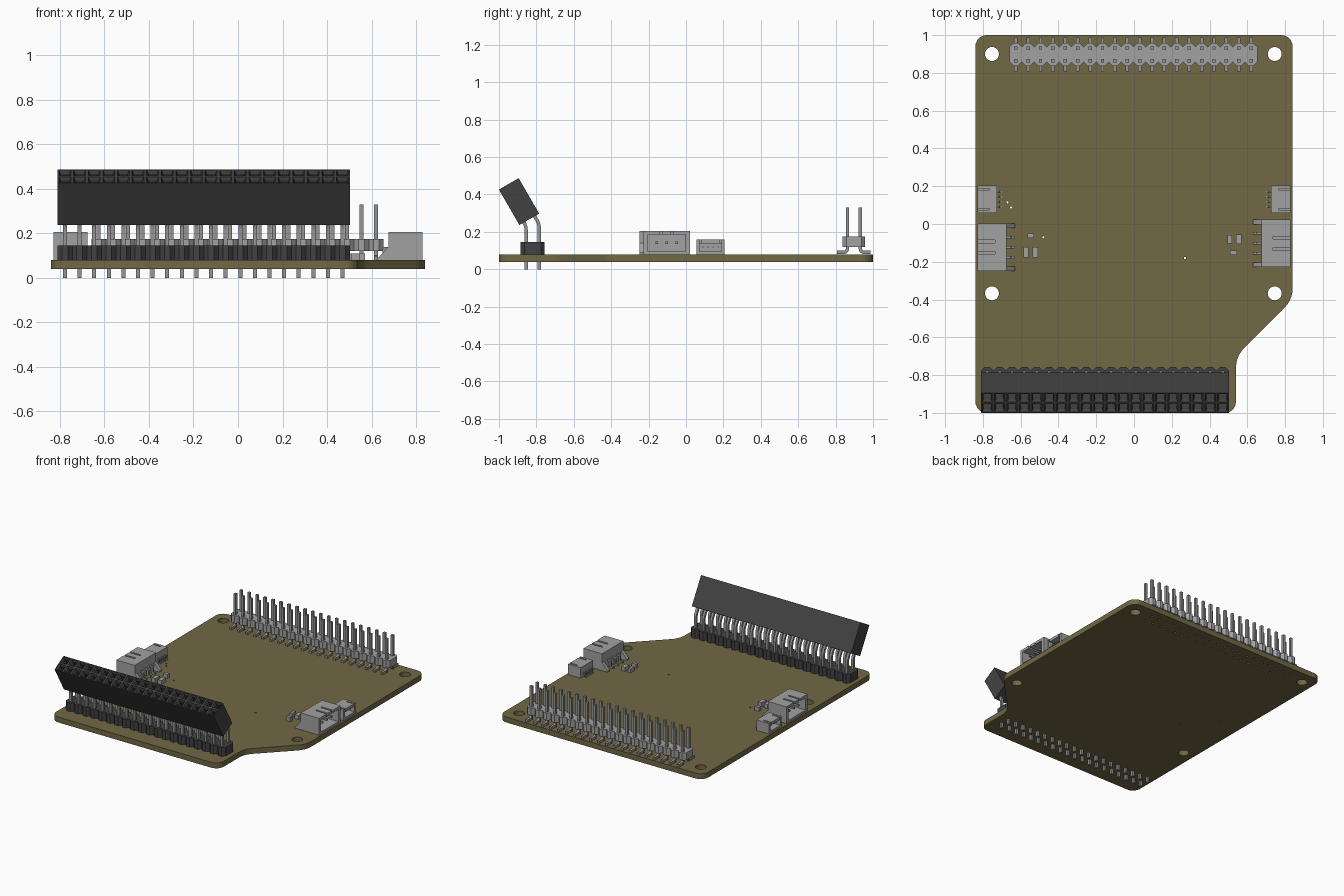
import bpy, bmesh, math
from mathutils import Vector, Matrix

if "Cube" in bpy.data.objects:
    bpy.data.objects.remove(bpy.data.objects["Cube"])


def material(name, rgb):
    m = bpy.data.materials.new(name)
    m.use_nodes = True
    m.diffuse_color = (*rgb, 1)
    m.node_tree.nodes["Principled BSDF"].inputs["Base Color"].default_value = (*rgb, 1)
    return m


OLIVE = material("olive board", (0.165, 0.14, 0.06))
BLACK = material("black plastic", (0.055, 0.055, 0.055))
GREY = material("light grey plastic", (0.36, 0.36, 0.37))
METAL = material("pin metal", (0.3, 0.3, 0.31))

COLUMNS, PITCH = 20, 0.0656


def finish(bm, name, mat):
    bmesh.ops.recalc_face_normals(bm, faces=bm.faces)
    mesh = bpy.data.meshes.new(name)
    bm.to_mesh(mesh)
    bm.free()
    mesh.materials.append(mat)
    obj = bpy.data.objects.new(name, mesh)
    bpy.context.collection.objects.link(obj)
    return obj


def fillet(points, t, closed=True, steps=5):
    """Round the corners of a 2D path, cutting t off each side of a corner."""
    pts = [Vector(p) for p in points]
    out = []
    for i, p in enumerate(pts):
        if not closed and i in (0, len(pts) - 1):
            out.append(p)
            continue
        u = (pts[i - 1] - p).normalized()
        v = (pts[(i + 1) % len(pts)] - p).normalized()
        a, b, w = p + u * t, p + v * t, math.sin(u.angle(v) / 2)
        for k in range(steps + 1):
            s = k / steps
            ka, kp, kb = (1 - s) ** 2, 2 * s * (1 - s) * w, s * s
            out.append((a * ka + p * kp + b * kb) / (ka + kp + kb))
    return out


def prism(bm, loop_a, loop_b):
    """Join two matching loops of points into a closed solid."""
    a = [bm.verts.new(p) for p in loop_a]
    b = [bm.verts.new(p) for p in loop_b]
    bm.faces.new(a)
    bm.faces.new(b[::-1])
    for i in range(len(a)):
        j = (i + 1) % len(a)
        bm.faces.new((a[i], b[i], b[j], a[j]))


def box(bm, place, a, s, z):
    corners = [(a[0], s[0]), (a[1], s[0]), (a[1], s[1]), (a[0], s[1])]
    prism(bm, [place(p, q, z[0]) for p, q in corners],
          [place(p, q, z[1]) for p, q in corners])


def sweep(bm, place, path, s, w):
    """Square wire of width w following a path in an upright plane."""
    rings = []
    for i, p in enumerate(path):
        d = path[min(i + 1, len(path) - 1)] - path[max(i - 1, 0)]
        n = Vector((-d.y, d.x)).normalized() * w / 2
        rings.append([bm.verts.new(place(q.x, s + e, q.y)) for q, e in
                      ((p + n, w / 2), (p + n, -w / 2), (p - n, -w / 2), (p - n, w / 2))])
    bm.faces.new(rings[0])
    bm.faces.new(rings[-1][::-1])
    for r, q in zip(rings, rings[1:]):
        for i in range(4):
            j = (i + 1) % 4
            bm.faces.new((r[i], q[i], q[j], r[j]))


def along_y(a, s, z):
    return Vector((s, a, z))


def columns(start):
    return [start + i * PITCH for i in range(COLUMNS)]


def strip(name, mat, start, y, half, z0, z1):
    """Row of corner-cut blocks that carries a double row of pins."""
    bm = bmesh.new()
    h, c = PITCH / 2, 0.02
    for x in columns(start):
        ring = [(x - h, y - half + c), (x - h + c, y - half), (x + h - c, y - half),
                (x + h, y - half + c), (x + h, y + half - c), (x + h - c, y + half),
                (x - h + c, y + half), (x - h, y + half - c)]
        prism(bm, [(p, q, z0) for p, q in ring], [(p, q, z1) for p, q in ring])
    return finish(bm, name, mat)


# Board: filled outline with mounting holes and small vias
curve = bpy.data.curves.new("board_outline", "CURVE")
curve.dimensions, curve.fill_mode, curve.extrude = "2D", "BOTH", 0.02


def add_loop(points):
    sp = curve.splines.new("POLY")
    sp.points.add(len(points) - 1)
    for pt, p in zip(sp.points, points):
        pt.co = (p[0], p[1], 0, 1)
    sp.use_cyclic_u = True


def add_hole(x, y, r, n):
    add_loop([(x + r * math.cos(k * math.tau / n), y + r * math.sin(k * math.tau / n))
              for k in range(n)])


add_loop(fillet([(-0.84, -1), (0.54, -1), (0.54, -0.7), (0.84, -0.4), (0.84, 1), (-0.84, 1)], 0.06))
for hx in (-0.752, 0.745):
    for hy in (0.9, -0.367):
        add_hole(hx, hy, 0.037, 24)
for vx, vy in ((-0.48, -0.07), (0.27, -0.18), (-0.67, 0.115), (-0.65, 0.087)):
    add_hole(vx, vy, 0.006, 8)
BACK_X, BACK_Y, ROW = -0.626, 0.8975, 0.034
for vx in columns(BACK_X):
    for side in (-1, 1):
        add_hole(vx, BACK_Y + side * ROW, 0.01, 8)
outline = bpy.data.objects.new("board_outline", curve)
bpy.context.collection.objects.link(outline)
bpy.context.view_layer.update()
board_mesh = bpy.data.meshes.new_from_object(
    outline.evaluated_get(bpy.context.evaluated_depsgraph_get()))
bpy.data.objects.remove(outline)
board_mesh.materials.clear()
board_mesh.materials.append(OLIVE)
for poly in board_mesh.polygons:
    poly.use_smooth = False
board = bpy.data.objects.new("board", board_mesh)
board.location.z = 0.06
bpy.context.collection.objects.link(board)

# Back header: upright pins with feet bent outwards
strip("back_header_body", GREY, BACK_X, BACK_Y, 0.06, 0.12, 0.175)
bm = bmesh.new()
for side in (-1, 1):
    y = BACK_Y + side * ROW
    path = fillet([(BACK_Y + side * 0.09, 0.09), (y, 0.09), (y, 0.33)], 0.022, False)
    for x in columns(BACK_X):
        sweep(bm, along_y, path, x, 0.018)
finish(bm, "back_header_pins", METAL)

# Front header: base strip, bent pins and a tilted socket
FRONT_X, FRONT_Y, TILT = -0.777, -0.82, math.radians(30)
strip("front_header_base", BLACK, FRONT_X, FRONT_Y, 0.064, 0.08, 0.145)
bottom = Vector((-0.838, 0.267))
across = Vector((math.cos(TILT), math.sin(TILT)))
up = Vector((-across.y, across.x))
bm = bmesh.new()
for side in (-1, 1):
    y = FRONT_Y + side * 0.035
    entry = bottom + across * side * 0.033
    bend = Vector((y, entry.y - (y - entry.x) / math.tan(TILT)))
    path = fillet([(y, 0), bend, entry + up * 0.03], 0.02, False)
    for x in columns(FRONT_X):
        sweep(bm, along_y, path, x, 0.018)
finish(bm, "front_header_pins", METAL)

LENGTH, DEPTH = 0.219, 0.122
bm = bmesh.new()
bmesh.ops.create_grid(bm, x_segments=COLUMNS, y_segments=2, size=0.5)
bmesh.ops.scale(bm, vec=(COLUMNS * PITCH, DEPTH, 1), verts=bm.verts)
ext = bmesh.ops.extrude_face_region(bm, geom=bm.faces[:], use_keep_orig=True)
bmesh.ops.translate(bm, vec=(0, 0, LENGTH),
                    verts=[g for g in ext["geom"] if isinstance(g, bmesh.types.BMVert)])
bmesh.ops.recalc_face_normals(bm, faces=bm.faces)
cells = [f for f in bm.faces if f.calc_center_median().z > LENGTH - 0.001]
for thick, depth in ((0.009, 0), (0.01, -0.015), (0.001, -0.1)):
    bmesh.ops.inset_individual(bm, faces=cells, thickness=thick, depth=depth)
bmesh.ops.transform(bm, verts=bm.verts, matrix=Matrix.Translation(
    (FRONT_X + PITCH * (COLUMNS - 1) / 2, bottom.x, bottom.y)) @ Matrix.Rotation(TILT, 4, "X"))
finish(bm, "front_socket", BLACK)


# Side connectors: open shells facing outwards, with inner pins and bent leads
def connector(name, side, cy, depth, half, top, wall, pins, pitch, reach, slots):
    edge = 0.828

    def place(d, v, z):
        return Vector((side * (edge - d), cy + side * v, z))

    bm = bmesh.new()
    z0 = 0.08
    box(bm, place, (0, depth), (-half, half), (z0, z0 + 0.015))
    box(bm, place, (depth - 0.03, depth), (-half, half), (z0, top))
    for s in (-1, 1):
        box(bm, place, (0, depth), sorted((s * half, s * (half - wall))), (z0, top))
    # Top plate split by narrow slots at the mouth
    box(bm, place, (depth * 0.6, depth), (-half, half), (top - 0.02, top))
    cuts = [-half] + [c + e for c in slots for e in (-0.007, 0.007)] + [half]
    for a, b in zip(cuts[::2], cuts[1::2]):
        box(bm, place, (0, depth * 0.6), (a, b), (top - 0.02, top))
    # Sloping anchor arms behind the shell
    for s in (-1, 1):
        v0, v1 = s * half, s * (half - wall)
        wedge = [(depth, z0), (reach, z0), (reach, z0 + 0.01), (depth, z0 + 0.06)]
        if reach - depth > 0.03:
            prism(bm, [place(d, v0, z) for d, z in wedge], [place(d, v1, z) for d, z in wedge])
    finish(bm, name + "_shell", GREY)

    bm = bmesh.new()
    mid = (z0 + top) / 2
    for i in range(pins):
        v = (i - (pins - 1) / 2) * pitch
        w = pitch * 0.26
        box(bm, place, (0.02, depth - 0.01), (v - w / 2, v + w / 2), (mid - w / 2, mid + w / 2))
        knee = (depth + reach) / 2 - 0.002
        sweep(bm, place, fillet([(depth - 0.01, mid - 0.01), (knee, mid - 0.01),
                                 (knee, z0 + w / 2), (reach, z0 + w / 2)], 0.008, False, 3), v, w)
    finish(bm, name + "_pins", METAL)


for label, side, big_y in (("left", 1, -0.1025), ("right", -1, -0.123)):
    connector(label + "_large_connector", side, big_y, 0.152, 0.125, 0.205, 0.024,
              3, 0.053, 0.198, (-0.03, 0.03))
    connector(label + "_small_connector", side, 0.131, 0.104, 0.074, 0.158, 0.016,
              4, 0.027, 0.13, (-0.055, 0.055))

# Small surface-mounted chips beside the large connectors
bm = bmesh.new()
for x, y, w, h in ((-0.572, -0.15, 0.028, 0.055), (-0.522, -0.15, 0.03, 0.055),
                   (-0.547, -0.062, 0.035, 0.025), (0.507, -0.08, 0.022, 0.045),
                   (0.555, -0.08, 0.03, 0.05), (0.527, -0.152, 0.036, 0.024)):
    box(bm, along_y, (y - h / 2, y + h / 2), (x - w / 2, x + w / 2), (0.08, 0.11))
finish(bm, "small_chips", GREY)
